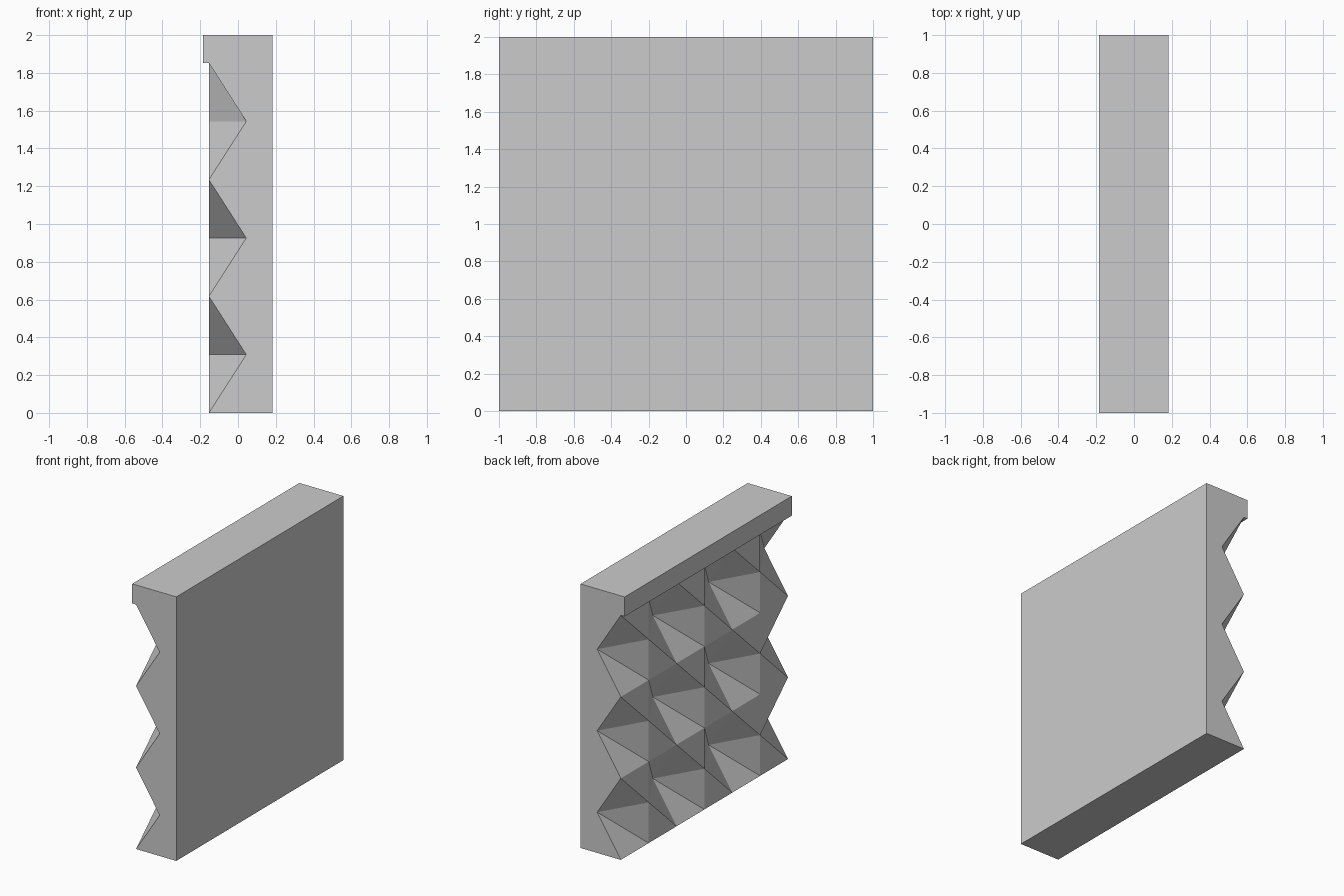
import bpy, bmesh

if "Cube" in bpy.data.objects:
    bpy.data.objects.remove(bpy.data.objects["Cube"])

X_FACE, X_PIT, X_BACK, X_CAP = -0.154, 0.044, 0.183, -0.186
Z_CAP, Z_TOP = 1.852, 2.0
N = 6  # half-cells across and up the faceted face

bm = bmesh.new()

# Faceted face: a vertex grid with pits, plus two rows for the overhanging cap
cols = []
for j in range(N + 1):
    y = 1 - 2 * j / N
    col = []
    for k in range(N + 1):
        pit = j % 2 == 0 and k % 2 == 1
        col.append(bm.verts.new((X_PIT if pit else X_FACE, y, Z_CAP * k / N)))
    col.append(bm.verts.new((X_CAP, y, Z_CAP)))
    col.append(bm.verts.new((X_CAP, y, Z_TOP)))
    cols.append(col)

for j in range(N):
    for k in range(N + 2):
        a, b = cols[j][k], cols[j + 1][k]
        c, d = cols[j + 1][k + 1], cols[j][k + 1]
        if k >= N:                          # cap underside and cap front
            bm.faces.new((a, b, c, d))
        elif j == N - 1 and k in (1, 3):    # two end cells split the other way
            bm.faces.new((a, b, c))
            bm.faces.new((a, c, d))
        else:
            bm.faces.new((a, b, d))
            bm.faces.new((b, c, d))

# Flat back, ends, top and bottom
back = [[bm.verts.new((X_BACK, y, z)) for z in (0, Z_TOP)] for y in (1, -1)]
bm.faces.new((back[0][0], back[0][1], back[1][1], back[1][0]))
for col, (low, high) in ((cols[0], back[0]), (cols[-1], back[1])):
    bm.faces.new(col + [high, low])
bm.faces.new([c[0] for c in cols] + [back[1][0], back[0][0]])
bm.faces.new([c[-1] for c in cols] + [back[1][1], back[0][1]])
bmesh.ops.recalc_face_normals(bm, faces=bm.faces[:])

mesh = bpy.data.meshes.new("faceted_wall_panel")
bm.to_mesh(mesh)
bm.free()
bpy.context.collection.objects.link(bpy.data.objects.new("faceted_wall_panel", mesh))
